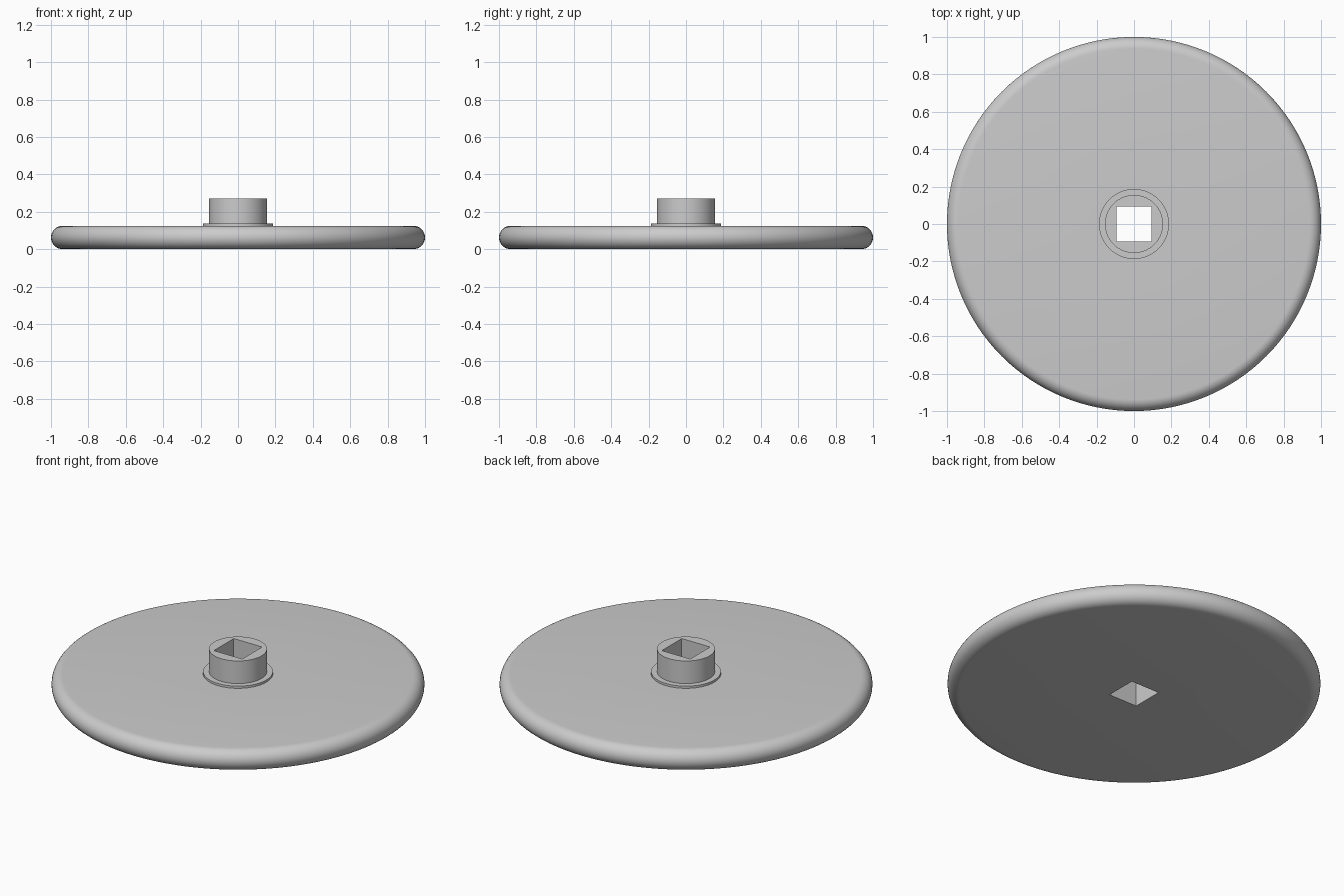
import bpy, bmesh
from math import sin, cos, pi, radians

cube = bpy.data.objects.get("Cube")
if cube:
    bpy.data.objects.remove(cube, do_unlink=True)

SEGMENTS = 128
DISC_RADIUS, DISC_HEIGHT = 1.0, 0.125
FLANGE_RADIUS, FLANGE_TOP = 0.187, 0.138
HUB_RADIUS, HUB_TOP = 0.155, 0.272
BORE_HALF = 0.093

grey = bpy.data.materials.new("plain grey")
grey.use_nodes = True
colour = (0.6, 0.6, 0.6, 1)
grey.diffuse_color = colour
grey.node_tree.nodes["Principled BSDF"].inputs["Base Color"].default_value = colour


def ring(bm, radius, z, square=False):
    """A loop of vertices, round or pushed out to a square outline."""
    loop = []
    for i in range(SEGMENTS):
        a = 2 * pi * i / SEGMENTS
        x, y = cos(a), sin(a)
        r = radius / max(abs(x), abs(y)) if square else radius
        loop.append(bm.verts.new((r * x, r * y, z)))
    return loop


bm = bmesh.new()

# Square bore opening on the underside
rings = [ring(bm, BORE_HALF, 0, True)]

# Disc with a fully rounded rim
edge = DISC_HEIGHT / 2
steps = 16
for i in range(steps + 1):
    a = -pi / 2 + pi * i / steps
    rings.append(ring(bm, DISC_RADIUS - edge + edge * cos(a), edge + edge * sin(a)))

# Low flange, then the hub
for radius, z in ((FLANGE_RADIUS, DISC_HEIGHT), (FLANGE_RADIUS, FLANGE_TOP),
                  (HUB_RADIUS, FLANGE_TOP), (HUB_RADIUS, HUB_TOP)):
    rings.append(ring(bm, radius, z))

# Square bore opening on top, joined back down to the first ring
rings.append(ring(bm, BORE_HALF, HUB_TOP, True))
for low, high in zip(rings, rings[1:] + rings[:1]):
    for i in range(SEGMENTS):
        j = (i + 1) % SEGMENTS
        bm.faces.new((low[i], low[j], high[j], high[i]))
bmesh.ops.recalc_face_normals(bm, faces=bm.faces)

mesh = bpy.data.meshes.new("disc_with_hub")
bm.to_mesh(mesh)
bm.free()
mesh.materials.append(grey)
disc = bpy.data.objects.new("disc_with_hub", mesh)
bpy.context.collection.objects.link(disc)

# Smooth round surfaces, sharp corners
bpy.ops.object.select_all(action="DESELECT")
disc.select_set(True)
bpy.context.view_layer.objects.active = disc
bpy.ops.object.shade_smooth_by_angle(angle=radians(30))
